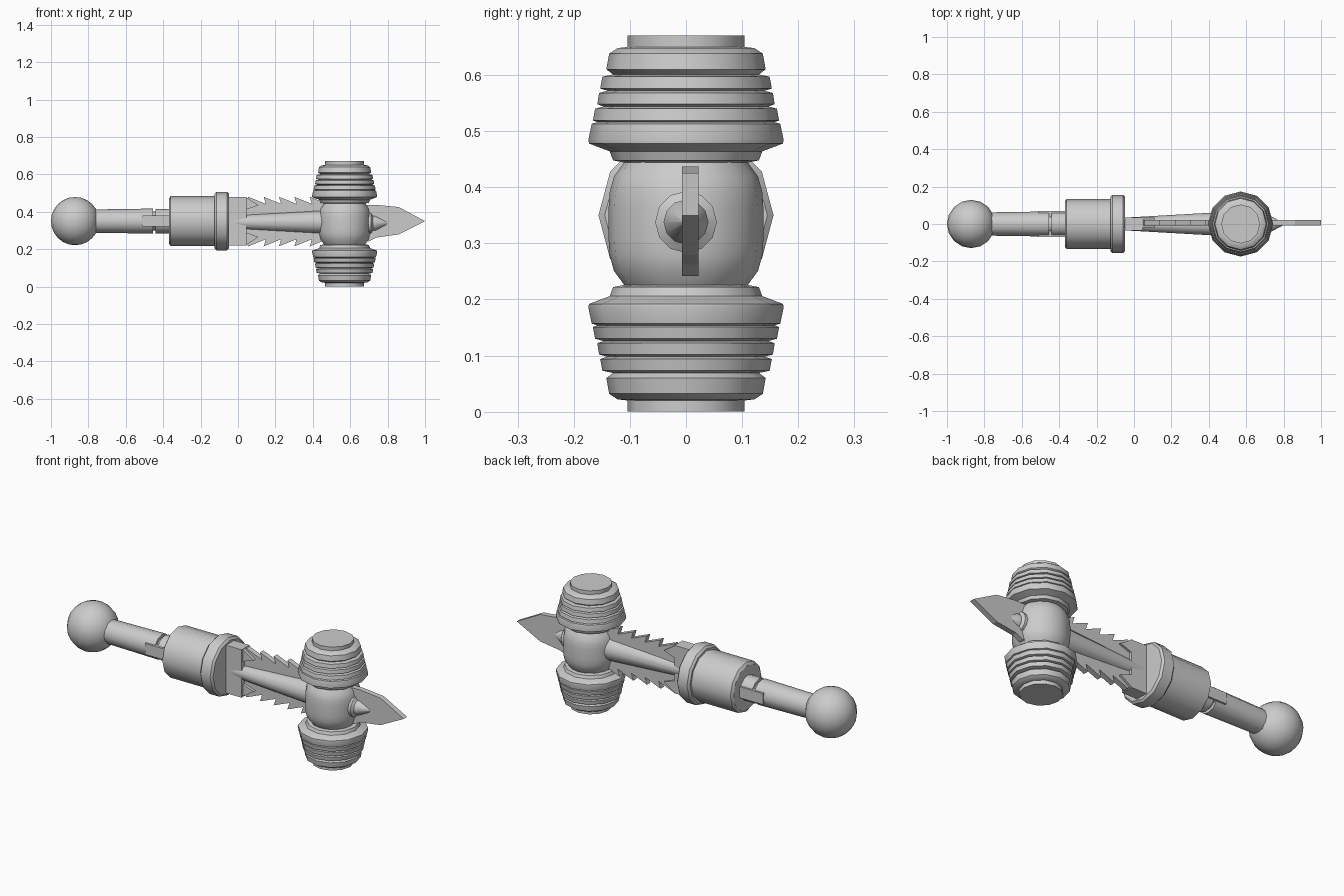
import bpy
import bmesh
import math
from mathutils import Matrix, Vector

cube = bpy.data.objects.get("Cube")
if cube:
    bpy.data.objects.remove(cube, do_unlink=True)

grey = bpy.data.materials.new("light grey")
grey.use_nodes = True
grey.diffuse_color = (0.6, 0.6, 0.6, 1)
grey.node_tree.nodes["Principled BSDF"].inputs["Base Color"].default_value = (0.6, 0.6, 0.6, 1)

AXIS_Z = 0.35   # height of the shaft axis
HEAD_X = 0.57   # position of the hammer head
MID_Z = 0.335   # middle of the head


def finish(name, bm, smooth=None):
    bmesh.ops.recalc_face_normals(bm, faces=bm.faces)
    mesh = bpy.data.meshes.new(name)
    bm.to_mesh(mesh)
    bm.free()
    mesh.materials.append(grey)
    obj = bpy.data.objects.new(name, mesh)
    bpy.context.collection.objects.link(obj)
    if smooth:
        bpy.ops.object.select_all(action='DESELECT')
        obj.select_set(True)
        bpy.context.view_layer.objects.active = obj
        bpy.ops.object.shade_smooth_by_angle(angle=math.radians(smooth))
    return obj


def lathe(name, profile, origin, along_x=False, sides=12, smooth=35):
    """Turn (radius, distance) points around the z or x axis, with closed ends."""
    bm = bmesh.new()
    rings = []
    for r, d in profile:
        ring = []
        for i in range(sides):
            a = math.tau * i / sides
            u, v = r * math.cos(a), r * math.sin(a)
            p = Vector((d, u, v)) if along_x else Vector((u, v, d))
            ring.append(bm.verts.new(p + Vector(origin)))
        rings.append(ring)
    for lower, upper in zip(rings, rings[1:]):
        for i in range(sides):
            j = (i + 1) % sides
            bm.faces.new((lower[i], lower[j], upper[j], upper[i]))
    bm.faces.new(rings[0])
    bm.faces.new(rings[-1])
    return finish(name, bm, smooth)


def box(name, x0, x1, half_y, half_z, z=AXIS_Z):
    bm = bmesh.new()
    size = Matrix.Diagonal((x1 - x0, 2 * half_y, 2 * half_z, 1))
    place = Matrix.Translation(((x0 + x1) / 2, 0, z))
    bmesh.ops.create_cube(bm, size=1, matrix=place @ size)
    return finish(name, bm)


def plate(name, outline, y0, y1):
    """Extrude an (x, z) outline from y0 to y1."""
    bm = bmesh.new()
    face = bm.faces.new([bm.verts.new((x, y0, z)) for x, z in outline])
    out = bmesh.ops.extrude_face_region(bm, geom=[face])
    verts = [v for v in out["geom"] if isinstance(v, bmesh.types.BMVert)]
    bmesh.ops.translate(bm, verts=verts, vec=(0, y1 - y0, 0))
    return finish(name, bm)


# Pommel ball
bm = bmesh.new()
bmesh.ops.create_uvsphere(bm, u_segments=16, v_segments=12, radius=0.129,
                          matrix=Matrix.Translation((-0.871, 0, AXIS_Z)))
finish("pommel_ball", bm, 40)

# Handle with a hinged joint
shaft = (0, 0, AXIS_Z)
lathe("handle", [(0.062, -0.79), (0.067, -0.455)], shaft, True)
lathe("joint_core", [(0.05, -0.46), (0.05, -0.35)], shaft, True)
lathe("joint_sleeve", [(0.066, -0.44), (0.066, -0.36)], shaft, True)
box("joint_plate", -0.51, -0.37, 0.069, 0.03)

# Guard cylinder and collar
lathe("guard", [(0.12, -0.37), (0.134, -0.36), (0.134, -0.12)], shaft, True)
lathe("guard_collar", [(0.145, -0.125), (0.156, -0.115), (0.156, -0.058),
                       (0.145, -0.048)], shaft, True)
box("saw_mount", -0.05, 0.045, 0.034, 0.13)

# Tapered arm leading into the head
lathe("arm", [(0.034, -0.05), (0.063, 0.46)], (0, 0, 0.345), True)

# Saw plate with teeth leaning towards the guard, on both edges
TOOTH = 0.082
edge = [(0.04, 0.1)]
for i in range(5):
    x = 0.055 + i * TOOTH
    edge += [(x, 0.13), (x + TOOTH + 0.012, 0.092)]
saw = [(x, AXIS_Z + h) for x, h in edge]
saw += [(x, AXIS_Z - 0.005 - h) for x, h in reversed(edge)]
plate("saw_plate", saw, -0.007, 0.022)

# Wedge braces between mount and saw plate
for side, s in (("upper", 1), ("lower", -1)):
    brace = [(0.04, AXIS_Z + s * 0.13), (0.11, AXIS_Z + s * 0.085),
             (0.04, AXIS_Z + s * 0.06)]
    plate(side + "_brace", brace, -0.022, 0.034)

# Barrel-shaped centre of the head
core = []
for i in range(9):
    t = -1 + i / 4
    core.append((0.138 - 0.03 * t ** 4, t * 0.112))
lathe("head_core", core, (HEAD_X, 0, MID_Z), sides=16)

# Ribbed striking ends, as distance from the middle of the head
ribs = [(0.105, 0.108), (0.13, 0.113), (0.136, 0.129), (0.173, 0.143),
        (0.174, 0.150), (0.168, 0.178), (0.158, 0.181), (0.166, 0.184),
        (0.162, 0.205), (0.147, 0.209), (0.158, 0.213), (0.155, 0.233),
        (0.140, 0.237), (0.153, 0.241), (0.149, 0.262), (0.130, 0.266),
        (0.142, 0.275), (0.137, 0.303), (0.122, 0.313), (0.104, 0.315),
        (0.104, 0.335)]
for side, s in (("upper", 1), ("lower", -1)):
    lathe(side + "_striker", [(r, s * d) for r, d in ribs], (HEAD_X, 0, MID_Z), smooth=32)

# Front spike and blade
lathe("spike", [(0.055, 0.68), (0.055, 0.712), (0.04, 0.722), (0.04, 0.735),
                (0.001, 0.81)], (0, 0, 0.338), True)
blade = [(0.57, 0.435), (0.74, 0.437), (0.86, 0.425), (1.0, AXIS_Z),
         (0.86, 0.279), (0.74, 0.262), (0.70, 0.242), (0.57, 0.25)]
plate("front_blade", blade, -0.007, 0.022)
